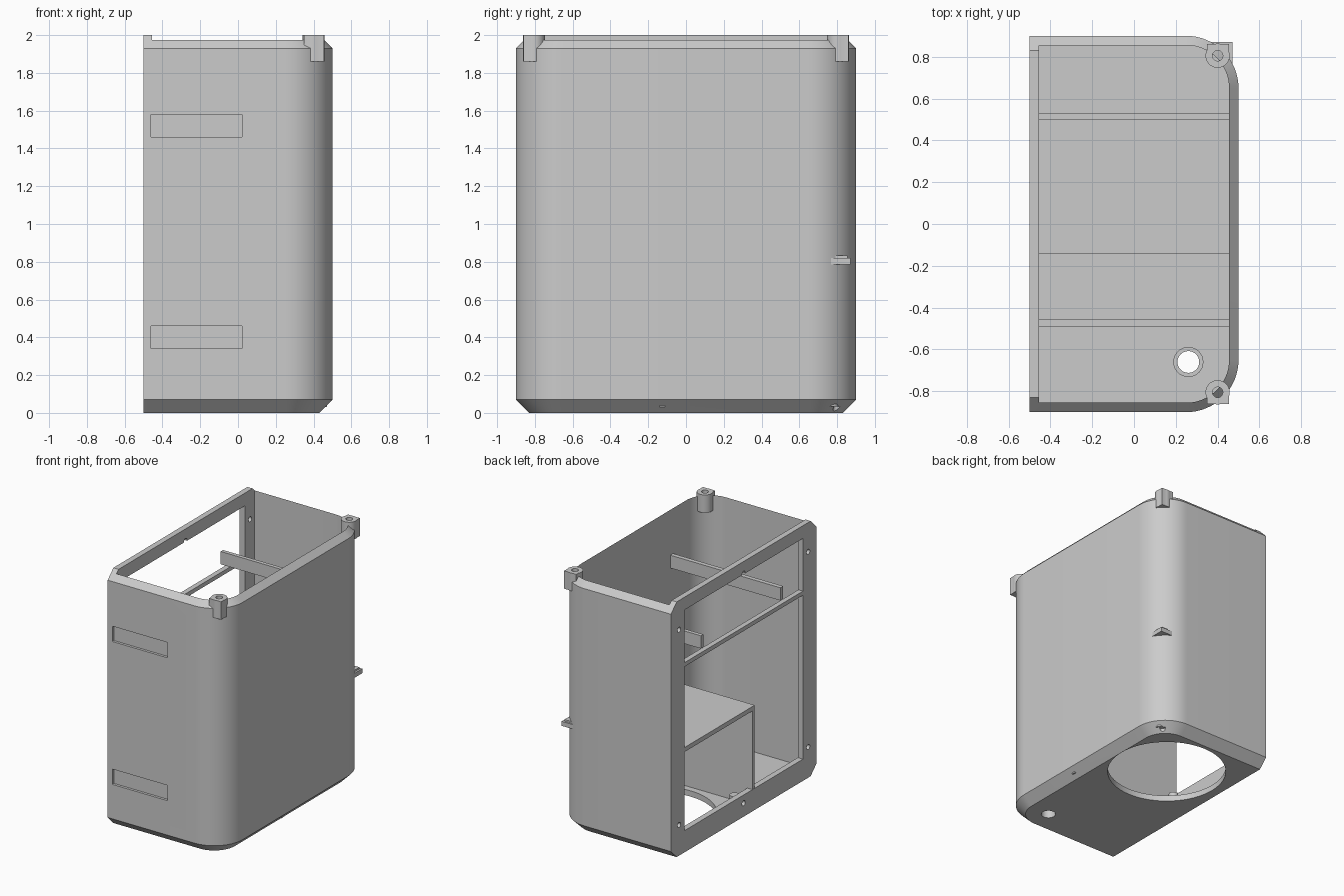
import bpy, bmesh, math
from mathutils import Matrix

if "Cube" in bpy.data.objects:
    bpy.data.objects.remove(bpy.data.objects["Cube"], do_unlink=True)

GREY = (0.6, 0.6, 0.6, 1)
grey = bpy.data.materials.new("plain grey")
grey.use_nodes = True
grey.diffuse_color = GREY
grey.node_tree.nodes["Principled BSDF"].inputs["Base Color"].default_value = GREY

WALL, CHAMFER = 0.045, 0.07


def finish(name, bm):
    bmesh.ops.recalc_face_normals(bm, faces=bm.faces)
    mesh = bpy.data.meshes.new(name)
    bm.to_mesh(mesh)
    bm.free()
    mesh.materials.append(grey)
    obj = bpy.data.objects.new(name, mesh)
    bpy.context.collection.objects.link(obj)
    return obj


def box(name, x0, x1, y0, y1, z0, z1):
    bm = bmesh.new()
    place = Matrix.Translation(((x0 + x1) / 2, (y0 + y1) / 2, (z0 + z1) / 2))
    size = Matrix.Diagonal((x1 - x0, y1 - y0, z1 - z0, 1))
    bmesh.ops.create_cube(bm, size=1, matrix=place @ size)
    return finish(name, bm)


def cylinder(name, centre, radius, length, along_x=False, sides=32):
    bm = bmesh.new()
    turn = Matrix.Rotation(math.pi / 2, 4, "Y") if along_x else Matrix()
    bmesh.ops.create_cone(bm, cap_ends=True, segments=sides, radius1=radius,
                          radius2=radius, depth=length,
                          matrix=Matrix.Translation(centre) @ turn)
    return finish(name, bm)


def outline(inset, left):
    """D-shaped section: square at the left, two round corners at the right."""
    radius = 0.25 - inset
    points = [(left, -0.9 + inset)]
    for start, cy in ((-90, -0.65), (0, 0.65)):
        for i in range(17):
            a = math.radians(start + 90 * i / 16)
            points.append((0.25 + radius * math.cos(a), cy + radius * math.sin(a)))
    return points + [(left, 0.9 - inset)]


def loft(name, layers, left):
    bm = bmesh.new()
    rings = [[bm.verts.new((x, y, z)) for x, y in outline(inset, left)]
             for inset, z in layers]
    for low, high in zip(rings, rings[1:]):
        for i in range(len(low)):
            j = (i + 1) % len(low)
            bm.faces.new((low[i], low[j], high[j], high[i]))
    bm.faces.new(rings[0])
    bm.faces.new(rings[-1])
    return finish(name, bm)


def combine(target, tool, operation="DIFFERENCE"):
    mod = target.modifiers.new("cut", "BOOLEAN")
    mod.operation, mod.solver, mod.object = operation, "EXACT", tool
    bpy.context.view_layer.objects.active = target
    bpy.ops.object.modifier_apply(modifier=mod.name)
    bpy.data.objects.remove(tool, do_unlink=True)


def smooth(obj):
    bpy.ops.object.select_all(action="DESELECT")
    obj.select_set(True)
    bpy.context.view_layer.objects.active = obj
    bpy.ops.object.shade_smooth_by_angle(angle=math.radians(25))


# Chamfered shell, hollow and open at the top
shell = loft("shell", [(CHAMFER, 0), (0, CHAMFER), (0, 2 - CHAMFER), (CHAMFER, 2)], -0.5)
combine(shell, loft("cavity", [(WALL, WALL), (WALL, 2.2)], WALL - 0.5))

# Side window and its screw holes
combine(shell, box("window", -0.6, -0.4, -0.735, 0.735, 0.17, 1.9))
for y, z in [(s * 0.8, z) for s in (-1, 1) for z in (0.24, 1.77)] + [(0, 0.105), (0, 1.905)]:
    combine(shell, cylinder("screw_hole", (-0.48, y, z), 0.02, 0.2, True, 16))

# Shallow front pockets
for z in (0.34, 1.46):
    combine(shell, box("pocket", -0.46, 0.02, -1, -0.88, z, z + 0.12))

# Floor openings: fan, cable and small corner screw
combine(shell, cylinder("fan_opening", (0, 0.37, 0), 0.43, 0.3, sides=64))
combine(shell, cylinder("cable_hole", (0.26, -0.66, 0), 0.052, 0.3))
combine(shell, cylinder("corner_screw_hole", (0.4, 0.8, 0), 0.022, 0.07, sides=16))
smooth(shell)

# Raised ring round the cable hole
ring = cylinder("cable_ring", (0.26, -0.66, 0.055), 0.072, 0.04)
combine(ring, cylinder("ring_bore", (0.26, -0.66, 0.05), 0.052, 0.3))
smooth(ring)

# Cross bars near the top and thin rail across the window
box("back_cross_bar", -0.5, 0.47, 0.5, 0.53, 1.52, 1.62)
box("front_cross_bar", -0.5, 0.47, -0.49, -0.455, 1.52, 1.62)
box("window_rail", -0.5, -0.46, -0.74, 0.74, 1.455, 1.487)

# Inner compartment
box("shelf", -0.498, 0.47, -0.14, 0.87, 0.785, 0.82)
box("divider", -0.498, 0.47, -0.14, -0.11, 0.03, 0.8)

# Fan screw posts
for x in (-0.4, 0.4):
    for y in (-0.03, 0.77):
        smooth(cylinder("fan_post", (x, y, 0.085), 0.035, 0.1, sides=20))

# Lid screw bosses, round inside and square outside
for side, name in ((-1, "front_boss"), (1, "back_boss")):
    y = side * 0.805
    boss = cylinder(name, (0.4, y, 1.93), 0.058, 0.14)
    y0, y1 = sorted((y, side * 0.86))
    combine(boss, box("lug", 0.35, 0.455, y0, y1, 1.86, 2), "UNION")
    combine(boss, cylinder("boss_bore", (0.4, y, 2), 0.025, 0.2, sides=20))
    smooth(boss)

# Small catch on the back corner
box("corner_catch", 0.38, 0.455, 0.785, 0.855, 0.8, 0.833)
